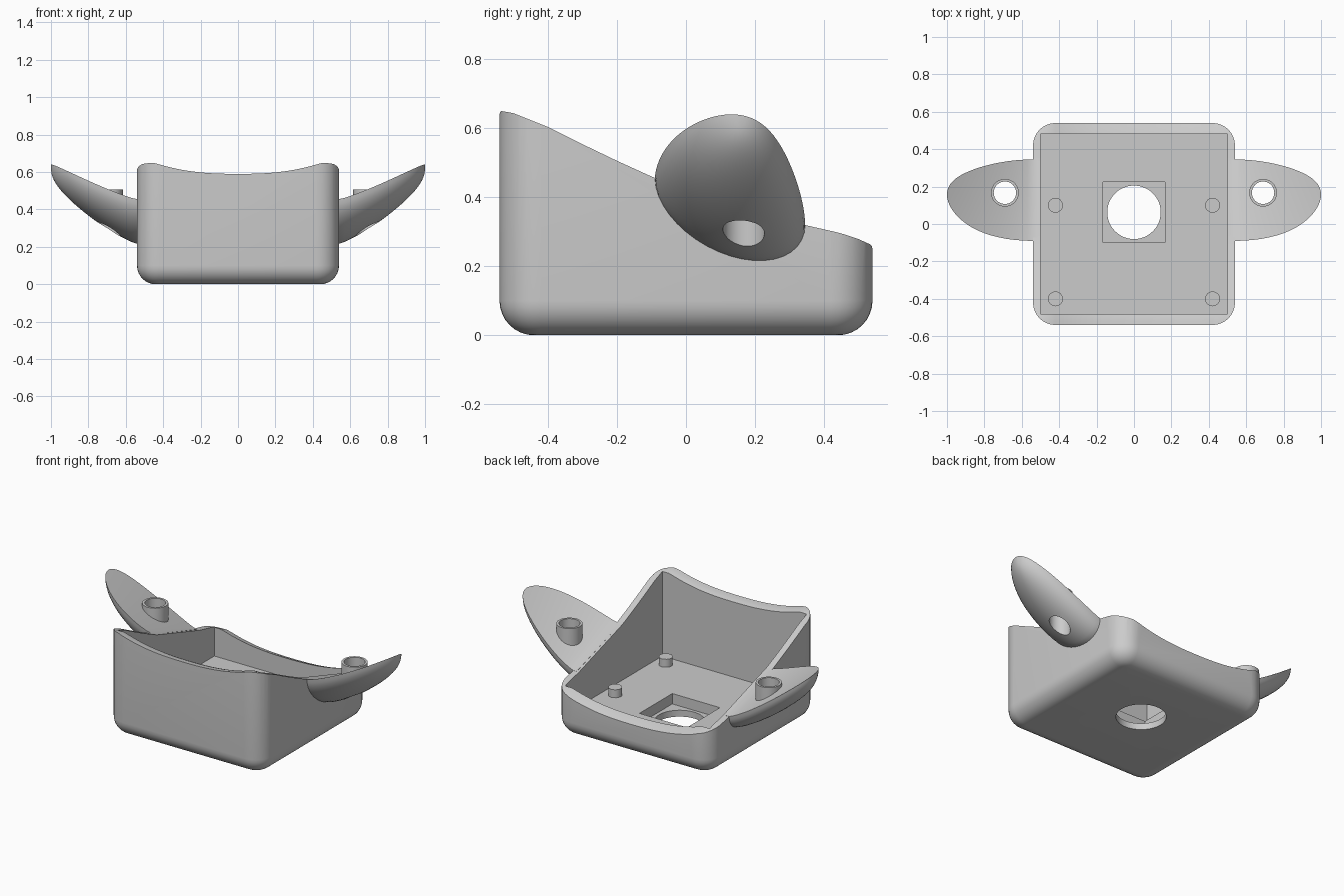
import bpy, bmesh
from math import pi, sin, cos, sqrt
from mathutils import Matrix

if "Cube" in bpy.data.objects:
    bpy.data.objects.remove(bpy.data.objects["Cube"])

grey = bpy.data.materials.new("plain grey")
grey.use_nodes = True
grey.diffuse_color = (0.6, 0.6, 0.6, 1)
grey.node_tree.nodes["Principled BSDF"].inputs["Base Color"].default_value = (0.6, 0.6, 0.6, 1)


def make(name, bm):
    """Turn a bmesh into a named object."""
    bmesh.ops.recalc_face_normals(bm, faces=bm.faces)
    mesh = bpy.data.meshes.new(name)
    bm.to_mesh(mesh)
    bm.free()
    mesh.materials.append(grey)
    obj = bpy.data.objects.new(name, mesh)
    bpy.context.collection.objects.link(obj)
    return obj


def box(name, lo, hi):
    bm = bmesh.new()
    bmesh.ops.create_cube(bm, size=1)
    for v in bm.verts:
        v.co = [a + (c + 0.5) * (b - a) for a, b, c in zip(lo, hi, v.co)]
    return make(name, bm)


def cylinder(name, x, y, z0, z1, r, sides=40):
    bm = bmesh.new()
    bmesh.ops.create_cone(bm, cap_ends=True, segments=sides, radius1=r, radius2=r,
                          depth=z1 - z0, matrix=Matrix.Translation((x, y, (z0 + z1) / 2)))
    return make(name, bm)


def loft(name, rings):
    """Skin equal-length closed rings and cap both ends."""
    bm = bmesh.new()
    rows = [[bm.verts.new(p) for p in ring] for ring in rings]
    for a, b in zip(rows, rows[1:]):
        for i in range(len(a)):
            j = (i + 1) % len(a)
            bm.faces.new((a[i], a[j], b[j], b[i]))
    bm.faces.new(rows[0])
    bm.faces.new(rows[-1])
    return make(name, bm)


def apply(obj, kind, **settings):
    mod = obj.modifiers.new(kind.lower(), kind)
    for key, value in settings.items():
        setattr(mod, key, value)
    bpy.context.view_layer.objects.active = obj
    bpy.ops.object.modifier_apply(modifier=mod.name)


def combine(obj, other, operation="DIFFERENCE"):
    apply(obj, "BOOLEAN", object=other, operation=operation, solver="EXACT")
    bpy.data.objects.remove(other)


def smooth(obj):
    bpy.ops.object.select_all(action="DESELECT")
    obj.select_set(True)
    bpy.context.view_layer.objects.active = obj
    bpy.ops.object.shade_smooth_by_angle(angle=pi / 6)


# Rim height: slopes down to the back and sags in the middle
SLOPE = [(-0.7, 0.65), (-0.54, 0.65), (-0.5, 0.643), (-0.4, 0.603), (-0.3, 0.553), (-0.2, 0.505),
         (-0.09, 0.455), (0.34, 0.32), (0.45, 0.295), (0.5, 0.278), (0.54, 0.26), (0.7, 0.2)]


def rim_height(x, y):
    for (y0, z0), (y1, z1) in zip(SLOPE, SLOPE[1:]):
        if y <= y1 + 1e-5:
            break
    z = z0 + (z1 - z0) * (y - y0) / (y1 - y0)
    return z - 0.06 * max(0, 1 - (abs(x) / 0.45) ** 2.5)


# Tray body: rounded square with a filleted bottom edge
def rounded_square(half, r, z, steps=8):
    ring = []
    for k in range(4):
        sx, sy = ((1, 1), (-1, 1), (-1, -1), (1, -1))[k]
        for i in range(steps + 1):
            a = (k + i / steps) * pi / 2
            ring.append((sx * (half - r) + r * cos(a), sy * (half - r) + r * sin(a), z))
    return ring


rings = []
for i in range(9):
    a = i / 8 * pi / 2
    inset = 0.1 * (1 - sin(a))
    rings.append(rounded_square(0.54 - inset, 0.12 - inset, 0.1 * (1 - cos(a))))
rings.append(rounded_square(0.54, 0.12, 0.9))
tray = loft("tray", rings)

# Curved top cut
bm = bmesh.new()
bmesh.ops.create_grid(bm, x_segments=40, y_segments=70, size=0.7)
grown = bmesh.ops.extrude_face_region(bm, geom=bm.faces[:])["geom"]
tops = {v for v in grown if isinstance(v, bmesh.types.BMVert)}
for v in bm.verts:
    v.co.z = 1.2 if v in tops else rim_height(v.co.x, v.co.y)
combine(tray, make("rim_cutter", bm))

# Cavity, square recess and round floor hole
combine(tray, box("cavity", (-0.5, -0.48, 0.105), (0.5, 0.48, 1.1)))
combine(tray, box("recess", (-0.165, -0.1, 0.04), (0.165, 0.225, 0.3)))
combine(tray, cylinder("floor_hole", 0, 0.0625, -0.2, 0.3, 0.143, 48))
smooth(tray)

# Standoffs on the floor
for name, y in (("front", -0.4), ("back", 0.1)):
    for side, x in (("right", -0.42), ("left", 0.42)):
        smooth(cylinder(f"{name}_{side}_standoff", x, y, 0.1, 0.155, 0.04, 16))


# Wings: flat sloping top, half-elliptic underside, rounded tip
def wing_section(a, x=None):
    s, c = sin(a), cos(a)
    yc, w = 0.1275 + 0.03 * s ** 4, 0.2175 * c
    zc, depth = 0.3875 + 0.25 * s ** 1.2, 0.158 * c ** 0.6
    ring = []
    for i in range(40):
        t = i / 20 * pi
        y = w * cos(t)
        z = zc - 0.31 * (1 - 0.5 * s) * y - depth * max(0, sin(t))
        ring.append((x or 0.54 + 0.46 * s, yc + y, z))
    return ring


wings = loft("wings", [wing_section(0, 0.515)] +
             [wing_section(i / 24 * pi / 2 * 0.995) for i in range(25)])
combine(wings, cylinder("boss", 0.69, 0.167, 0.38, 0.507, 0.074), "UNION")
combine(wings, cylinder("boss_hole", 0.69, 0.167, 0, 0.9, 0.06))
apply(wings, "MIRROR")
smooth(wings)
